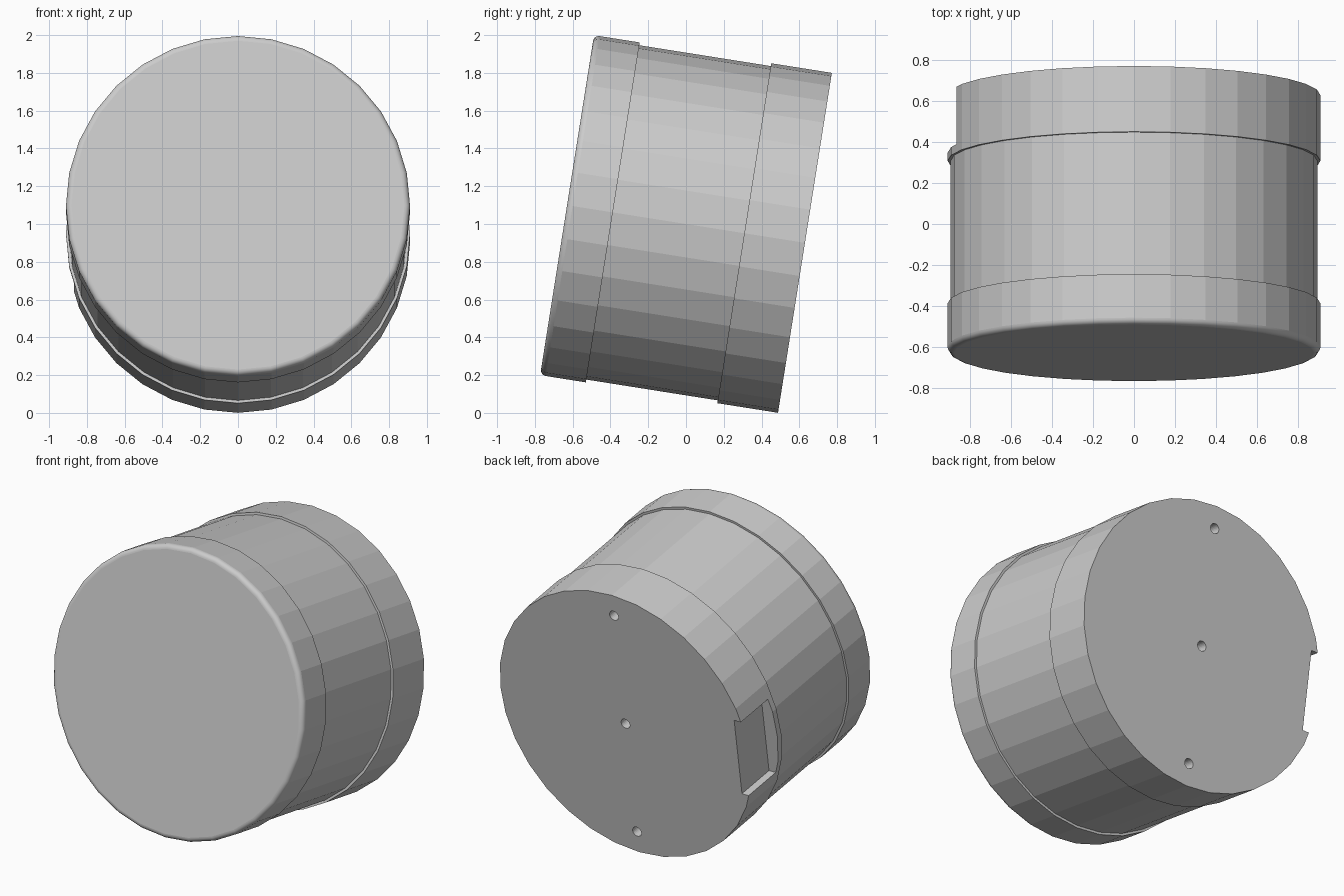
import bpy, bmesh
from math import radians, sin, cos, pi
from mathutils import Matrix, Vector

if "Cube" in bpy.data.objects:
    bpy.data.objects.remove(bpy.data.objects["Cube"])

TILT, LENGTH, R, SIDES = radians(9), 1.275, 0.911, 32
axis = Vector((0, cos(TILT), -sin(TILT)))
# local +z runs from the front face to the back face, local -y points up
PLACE = Matrix.Translation(Vector((0, 0, 1)) - axis * LENGTH / 2) @ Matrix.Rotation(-(pi / 2 + TILT), 4, 'X')


def finish(name, bm):
    bmesh.ops.recalc_face_normals(bm, faces=bm.faces)
    me = bpy.data.meshes.new(name)
    bm.to_mesh(me)
    bm.free()
    ob = bpy.data.objects.new(name, me)
    bpy.context.collection.objects.link(ob)
    ob.matrix_world = PLACE
    return ob


def drum(name, profile):
    """Turn a (radius, distance) profile into a capped faceted drum."""
    bm = bmesh.new()
    rings = [[bm.verts.new((r * cos(2 * pi * i / SIDES), r * sin(2 * pi * i / SIDES), z))
              for i in range(SIDES)] for r, z in profile]
    for a, b in zip(rings, rings[1:]):
        for i in range(SIDES):
            j = (i + 1) % SIDES
            bm.faces.new((a[i], a[j], b[j], b[i]))
    bm.faces.new(rings[0])
    bm.faces.new(rings[-1])
    return finish(name, bm)


def add_cylinder(bm, x, y, z0, z1, r):
    bmesh.ops.create_cone(bm, cap_ends=True, segments=24, radius1=r, radius2=r, depth=z1 - z0,
                          matrix=Matrix.Translation((x, y, (z0 + z1) / 2)))


# Front cover with a rounded rim
b = 0.03
rim = [(R - b + b * sin(t), b - b * cos(t)) for t in (i * pi / 12 for i in range(7))]
cover = drum("front_cover", rim + [(R, 0.245)])
for p in cover.data.polygons:
    p.use_smooth = len(p.vertices) == 4 and p.center.z < b

# Slightly slimmer middle barrel
drum("barrel", [(0.896, 0.22), (0.896, 0.98)])

# Back base
base = drum("back_base", [(R, 0.95), (R, LENGTH)])

# Cutters: side notch and three screw holes
bm = bmesh.new()
bmesh.ops.create_cube(bm, size=1, matrix=Matrix.Translation((-0.97, 0, LENGTH + 0.015))
                      @ Matrix.Diagonal((0.3, 0.52, 0.6, 1)))
for y in (-0.766, 0, 0.766):
    add_cylinder(bm, 0, y, LENGTH - 0.1, LENGTH + 0.1, 0.032)
cutter = finish("base_cutter", bm)
cutter.hide_render = True
mod = base.modifiers.new("cuts", 'BOOLEAN')
mod.operation, mod.object, mod.solver = 'DIFFERENCE', cutter, 'EXACT'
bpy.context.view_layer.objects.active = base
bpy.ops.object.modifier_apply(modifier=mod.name)
bpy.data.objects.remove(cutter)
